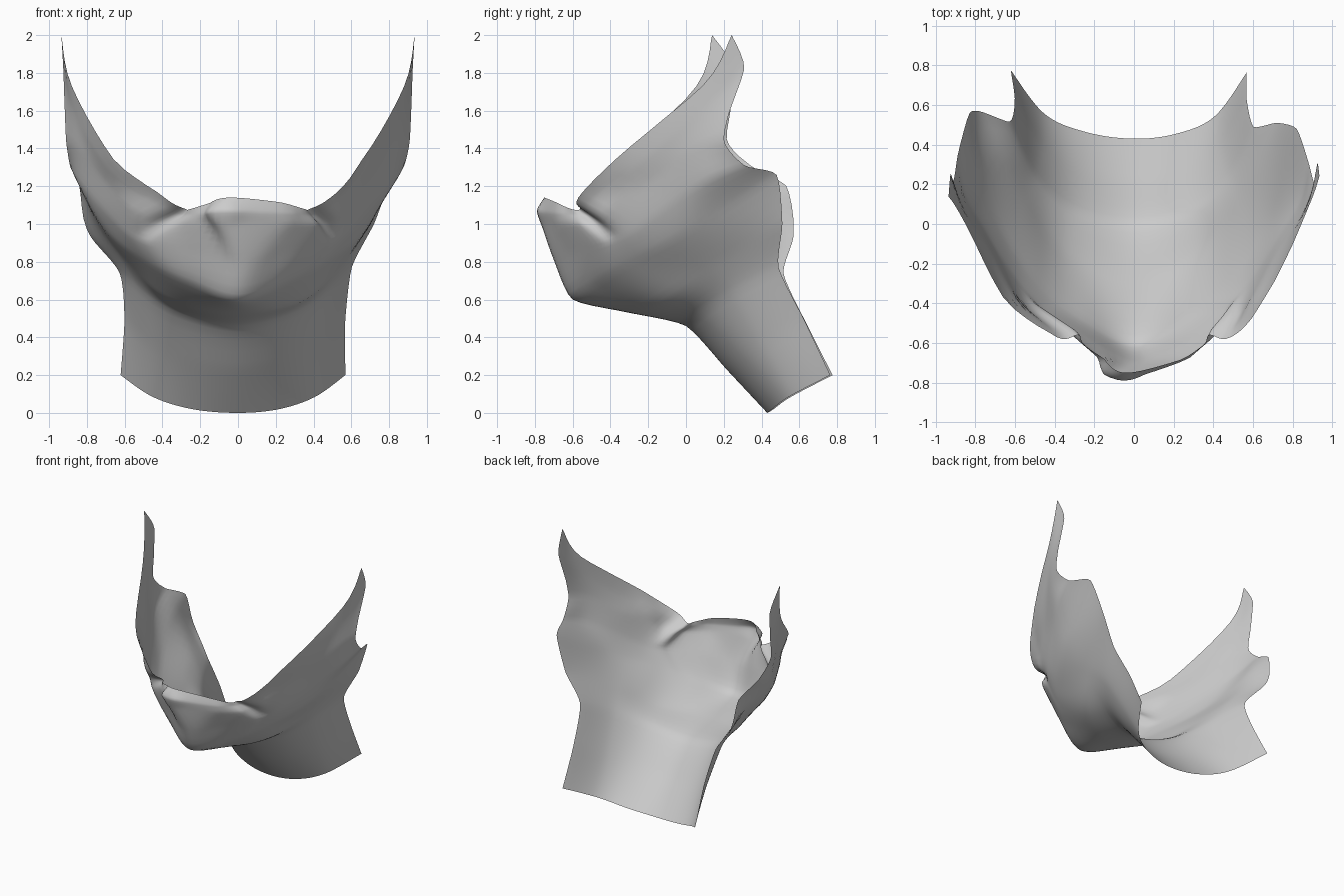
import bpy
import bmesh
from math import exp
from mathutils import Vector

default_cube = bpy.data.objects.get("Cube")
if default_cube:
    bpy.data.objects.remove(default_cube, do_unlink=True)

ACROSS_STEPS = 70
UP_STEPS = 5

# Half cross-sections, from the centre line round to the free back edge
neck_hem = [(0, .43, 0), (.23, .46, .02), (.43, .55, .085), (.595, .77, .2)]
throat = [(0, 0, .46), (.28, .06, .52), (.48, .23, .63), (.61, .49, .77)]
under_jaw = [(0, -.3, .53), (.33, -.15, .59), (.54, .11, .76), (.72, .51, 1)]
jaw_line = [(0, -.6, .6), (.26, -.48, .69), (.48, -.3, .8),
            (.68, .02, .97), (.82, .48, 1.26)]
cheek = [(0, -.7, .81), (.21, -.61, .85), (.42, -.47, .89), (.5, -.39, .91),
         (.59, -.28, .96), (.73, -.06, 1.12), (.84, .13, 1.24), (.88, .31, 1.31)]
nose_bulge = [(0, -.76, .98), (.18, -.69, .99), (.35, -.57, 1), (.43, -.46, 1),
              (.54, -.43, 1.06), (.7, -.18, 1.23), (.84, .04, 1.4), (.91, .2, 1.45)]
temple = [(0, -.79, 1.07), (.17, -.72, 1.06), (.31, -.6, 1.05), (.36, -.52, 1.05),
          (.47, -.52, 1.11), (.69, -.27, 1.3), (.87, .08, 1.6), (.925, .28, 1.82)]
top_rim = [(0, -.75, 1.14), (.16, -.7, 1.12), (.3, -.61, 1.08), (.33, -.56, 1.08),
           (.44, -.57, 1.14), (.66, -.37, 1.345), (.88, .07, 1.73), (.935, .19, 2)]


def clamp(value):
    return max(0, min(1, value))


def spline(points, fraction, tension):
    """Point on a cardinal spline through the given points."""
    last = len(points) - 1
    place = fraction * last
    i = min(int(place), last - 1)
    t = place - i
    start, end = points[i], points[i + 1]
    tangent_in = (end - points[max(i - 1, 0)]) * tension
    tangent_out = (points[min(i + 2, last)] - start) * tension
    s = t * t * (3 - 2 * t)
    return (start * (1 - s) + end * s
            + tangent_in * (t * (1 - t) ** 2)
            - tangent_out * (t * t * (1 - t)))


def full_section(half):
    """Mirror a half section and resample it evenly from right to left."""
    left = [Vector(p) for p in half]
    right = [Vector((-p.x, p.y, p.z)) for p in reversed(left[1:])]
    whole = right + left
    return [spline(whole, k / ACROSS_STEPS, .5) for k in range(ACROSS_STEPS + 1)]


def drape(point):
    """Sideways unevenness of the cloth."""
    x, y, z = point
    side = x / .9
    p = point.copy()
    # Wing tips and neck
    p.y += side * .05 * clamp((z - 1.6) / .4)
    p.y -= side * .015 * clamp(1 - 2 * z)
    p.x -= .05 * abs(side) * clamp(1 - z)
    # Fuller right cheek, set further back with a lower rear corner
    right = clamp(-2 * side) * clamp(y + .4)
    set_back = right * exp(-((z - 1.1) / .35) ** 2)
    p.x -= .07 * right * exp(-((z - 1.05) / .2) ** 2)
    p.y += .07 * set_back
    p.z -= .08 * set_back * clamp((y - .3) / .15)
    # Nose tip leaning right, the notches beside it leaning left
    rise = clamp((z - .6) / .4)
    p.x += .05 * rise * clamp((-y - .4) / .15)
    p.x -= .1 * rise * clamp((-y - .68) / .08)
    return p


# Cloth face covering: one open sheet lofted from neck hem to upper rim
hem = full_section(neck_hem)
throat_row = full_section(throat)
mid_neck = [a.lerp(b, .5) for a, b in zip(hem, throat_row)]
for p in mid_neck:
    p.x *= .97
sections = [hem, mid_neck, throat_row] + [
    full_section(half)
    for half in (under_jaw, jaw_line, cheek, nose_bulge, temple, top_rim)]

row_count = (len(sections) - 1) * UP_STEPS + 1
bm = bmesh.new()
grid = []
for r in range(row_count):
    height = r / (row_count - 1)
    row = []
    for column in zip(*sections):
        row.append(bm.verts.new(drape(spline(column, height, .3))))
    grid.append(row)
for lower, upper in zip(grid, grid[1:]):
    for c in range(ACROSS_STEPS):
        bm.faces.new((lower[c], lower[c + 1], upper[c + 1], upper[c]))

mesh = bpy.data.meshes.new("face_covering")
bm.to_mesh(mesh)
bm.free()
covering = bpy.data.objects.new("face_covering", mesh)
bpy.context.collection.objects.link(covering)

# Plain grey cloth
colour = (.6, .6, .6, 1)
cloth = bpy.data.materials.new("grey_cloth")
cloth.use_nodes = True
cloth.diffuse_color = colour
for node in cloth.node_tree.nodes:
    if node.type == 'BSDF_PRINCIPLED':
        node.inputs["Base Color"].default_value = colour
mesh.materials.append(cloth)

for polygon in mesh.polygons:
    polygon.use_smooth = True
